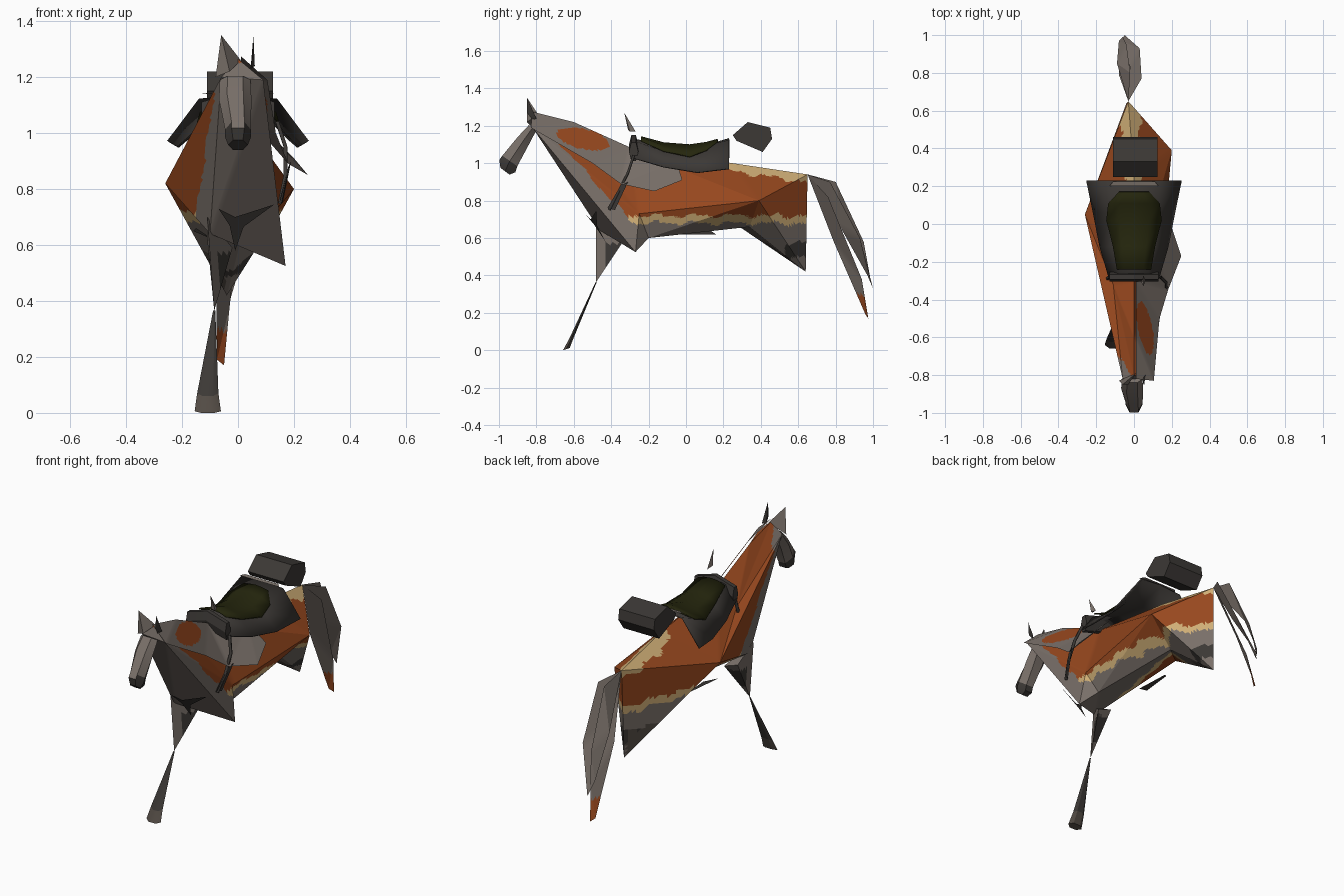
import bpy
import bmesh
from math import sin
from mathutils import Vector

old = bpy.data.objects.get("Cube")
if old:
    bpy.data.objects.remove(old, do_unlink=True)


def material(name, r, g, b):
    m = bpy.data.materials.new(name)
    m.use_nodes = True
    m.diffuse_color = (r, g, b, 1)
    shader = m.node_tree.nodes["Principled BSDF"]
    shader.inputs["Base Color"].default_value = (r, g, b, 1)
    shader.inputs["Roughness"].default_value = 0.9
    return m


GREY = material("warm_grey", .19, .16, .14)
ORANGE = material("chestnut_orange", .31, .064, .013)
CREAM = material("cream", .62, .42, .18)
DARK = material("dark_leather", .045, .04, .036)
OLIVE = material("dark_olive", .018, .019, .004)
HOOF = material("hoof_brown", .085, .07, .058)


def build(name, verts, faces, mats, cuts=0, rule=None):
    """Make a mesh, optionally subdivide it and colour faces by a rule on their centre."""
    bm = bmesh.new()
    points = [bm.verts.new(v) for v in verts]
    for f in faces:
        bm.faces.new([points[i] for i in f])
    bmesh.ops.recalc_face_normals(bm, faces=bm.faces)
    if cuts:
        bmesh.ops.triangulate(bm, faces=bm.faces)
        bmesh.ops.subdivide_edges(bm, edges=bm.edges, cuts=cuts, use_grid_fill=True)
    if rule:
        for f in bm.faces:
            f.material_index = rule(f.calc_center_median())
    mesh = bpy.data.meshes.new(name)
    bm.to_mesh(mesh)
    bm.free()
    for m in mats:
        mesh.materials.append(m)
    obj = bpy.data.objects.new(name, mesh)
    bpy.context.collection.objects.link(obj)
    bpy.ops.object.select_all(action='DESELECT')
    obj.select_set(True)
    bpy.context.view_layer.objects.active = obj
    bpy.ops.object.shade_smooth_by_angle(angle=0.5)
    return obj


def loft(name, rings, mats, rule=None):
    """Join closed rings with an equal number of points and cap both ends."""
    n = len(rings[0])
    faces = [(k * n + i, k * n + (i + 1) % n, k * n + n + (i + 1) % n, k * n + n + i)
             for k in range(len(rings) - 1) for i in range(n)]
    last = (len(rings) - 1) * n
    faces += [tuple(range(n)), tuple(range(last, last + n))]
    return build(name, [p for r in rings for p in r], faces, mats, 0, rule)


def ring(center, across, along):
    """Six-sided ring spanned by two half-axis vectors."""
    c, a, b = Vector(center), Vector(across), Vector(along)
    return [c + a, c + a / 2 + b, c - a / 2 + b, c - a, c - a / 2 - b, c + a / 2 - b]


def strap(name, path, width):
    """Thin bevelled dark curve."""
    curve = bpy.data.curves.new(name, 'CURVE')
    curve.dimensions = '3D'
    curve.bevel_depth = width
    curve.bevel_resolution = 0
    spline = curve.splines.new('POLY')
    spline.points.add(len(path) - 1)
    for p, co in zip(spline.points, path):
        p.co = (*co, 1)
    curve.materials.append(DARK)
    bpy.context.collection.objects.link(bpy.data.objects.new(name, curve))


# Body: faceted trunk, neck and rump, closed by fans of triangles around hub corners
corners = [(0, -.8, 1.265), (-.06, -.82, 1.2), (.09, -.82, 1.19), (0, -.6, 1.21),
           (0, -.3, 1.075), (0, .25, 1), (-.03, .65, .94), (-.26, .05, .82), (.2, .39, .8),
           (.14, -.25, .73), (.17, -.27, .525), (-.1, -.46, .64), (.09, -.2, .6),
           (.02, .34, .66), (-.04, .64, .42), (-.11, -.32, .97)]
(crest, cheek_l, cheek_r, neck, withers, back, dock, flank_l, flank_r,
 shoulder, chest, breast, girth, belly, hind, neck_side) = range(len(corners))
fans = [(flank_l, [breast, cheek_l, neck_side, withers, back, dock, hind, belly, breast]),
        (neck_side, [cheek_l, crest, neck, withers]),
        (flank_r, [belly, girth, shoulder, withers, back, dock, hind, belly]),
        (cheek_r, [cheek_l, breast, chest, shoulder, neck, crest, cheek_l]),
        (girth, [belly, breast, chest, shoulder]),
        (neck, [shoulder, withers])]
body_faces = [(hub, a, b) for hub, rim in fans for a, b in zip(rim, rim[1:])]


def coat(c):
    wobble = .009 * sin(c.y * 31) + .006 * sin(c.y * 67)
    if c.y < -.2 and c.z < .37 - 1.09 * c.y + wobble:
        return 1
    low = c.z - wobble
    if low < .68:
        if c.y > .35 and c.x < -.045 and low < .57:
            return 4
        return 3 if .5 < low < .58 and c.y > .53 else 1
    if low < .72 or (c.y > .2 and c.z > .995 - .15 * c.y + wobble):
        return 2
    return 0


build("body", corners, body_faces, [ORANGE, GREY, CREAM, DARK, HOOF], 21, coat)

# Mane and shoulder sheet on one side of the neck
mane = [(.01, -.82, 1.275), (.01, -.6, 1.22), (.01, -.3, 1.085), (.1, -.05, 1.01), (.2, -.02, .91),
        (.25, -.17, .85), (.18, -.35, .89), (.135, -.5, 1), (.105, -.83, 1.19)]
build("mane_sheet", mane, [(0, 1, 7, 8), (1, 2, 6, 7), (2, 3, 5, 6), (3, 4, 5)], [GREY, ORANGE], 15,
      lambda c: int(((c.y + .55) / .14) ** 2 + ((c.z - 1.13 + (c.y + .55) * .2) / .055) ** 2 < 1))

# Head with dark muzzle
loft("head", [ring((-.01, -.82, 1.19), (.055, 0, 0), (0, .02, -.014)),
              ring((-.01, -.87, 1.12), (.058, 0, 0), (0, .03, -.02)),
              ring((0, -.942, 1.012), (.046, 0, 0), (0, .04, -.028)),
              ring((0, -.955, .985), (.046, 0, 0), (0, .043, -.033)),
              ring((0, -.968, .957), (.035, 0, 0), (0, .024, -.018))], [GREY, DARK],
     lambda c: int(c.z < 1.02))

# Pointed pieces: both ears and the saddle horn
spike = [(0, 1, 2), (0, 3, 1), (0, 2, 3), (1, 3, 2)]
build("ear_right", [(-.06, -.85, 1.35), (-.08, -.83, 1.2), (.01, -.79, 1.26), (-.03, -.85, 1.22)],
      spike, [GREY])
build("ear_left", [(.055, -.85, 1.35), (.05, -.85, 1.27), (.06, -.8, 1.24), (.045, -.82, 1.23)],
      spike, [DARK])
build("saddle_horn", [(.05, -.33, 1.27), (.04, -.31, 1.18), (.06, -.3, 1.17), (.05, -.27, 1.17)],
      spike, [GREY])

# Tail: folded leaf-shaped strands
strands = [[(.04, .77, .9), (.03, .93, .6), (-.05, 1, .33), (-.07, .97, .4), (-.02, .83, .65)],
           [(-.02, .8, .9), (-.04, .95, .58), (-.06, .99, .36), (-.08, .97, .42), (-.09, .85, .66)],
           [(.02, .76, .82), (-.03, .94, .38), (-.05, .975, .17), (-.075, .96, .19), (-.08, .79, .58)]]
for i, strand in enumerate(strands):
    build(f"tail_strand_{i}", [corners[dock]] + strand, [(0, 1, 5), (1, 2, 4, 5), (2, 3, 4)],
          [GREY, ORANGE], 7, lambda c: int(c.z < .29))

# Front leg: two tapering pieces that meet at the knee, and a hoof
knee = (-.085, -.48, .365)
build("upper_leg", [(-.11, -.48, .7), (-.02, -.33, .59), (-.11, -.33, .62), knee],
      spike, [GREY, DARK], 11, lambda c: int(c.y > -.43 and c.z < .57))
loft("lower_leg", [ring(knee, (.004, 0, 0), (0, .003, 0)),
                   ring((-.108, -.61, .07), (.038, 0, 0), (0, .015, .01)),
                   ring((-.108, -.64, .006), (.047, 0, 0), (0, .018, .006))], [DARK, HOOF],
     lambda c: int(c.z < .06))


def shell(name, mat, table):
    """Curved sheet from rows of y, half width, middle, rim and edge heights."""
    verts = []
    for y, w, mid, rim, edge in table:
        half = [(0, mid), (w * .55, rim), (w, edge)]
        verts += [(-x, y, z) for x, z in half[:0:-1]] + [(x, y, z) for x, z in half]
    faces = [(k * 5 + i, k * 5 + i + 1, k * 5 + i + 6, k * 5 + i + 5)
             for k in range(len(table) - 1) for i in range(4)]
    solid = build(name, verts, faces, [mat]).modifiers.new("thickness", 'SOLIDIFY')
    solid.thickness = .008
    solid.offset = 0


# Saddle with flared wings, and the seat panel on it
shell("saddle", DARK, [(-.29, .13, 1.13, 1.12, 1.03), (-.12, .18, 1.095, 1.06, .98),
                       (.06, .215, 1.08, 1.045, .95), (.23, .25, 1.13, 1.12, .97)])
shell("seat", OLIVE, [(-.24, .09, 1.14, 1.135, 1.12), (-.12, .11, 1.108, 1.092, 1.065),
                      (.02, .145, 1.097, 1.075, 1.035), (.11, .135, 1.11, 1.097, 1.07),
                      (.17, .08, 1.127, 1.122, 1.115)])

# Pale trim on the back of the seat
build("seat_trim", [(-.13, .2, 1.14), (.13, .2, 1.14), (.11, .225, 1.143), (-.11, .225, 1.143)],
      [(0, 1, 2, 3)], [GREY])

# Front swell of the saddle
loft("saddle_front", [ring((x, -.28, 1.1 - abs(x) * .3), (0, .025, 0), (0, 0, .05))
                      for x in (-.13, 0, .13)], [DARK])

# Blanket roll behind the saddle
outline = [(.25, 1.15), (.33, 1.22), (.45, 1.19), (.46, 1.13), (.41, 1.06), (.27, 1.12)]
loft("blanket_roll", [[(x, y, z) for y, z in outline] for x in (-.11, .125)], [DARK])

# Breast strap, with a hanging tab
build("breast_strap", [(-.07, -.54, .73), (-.01, -.51, .7), (.13, -.48, .745), (.02, -.475, .665),
                       (-.01, -.43, .58), (-.03, -.49, .67)],
      [(0, 1, 5), (1, 2, 3), (1, 3, 4, 5)], [DARK])

# Side straps, stirrup and girth
strap("strap_left", [(.14, -.28, 1.04), (.17, -.31, .95), (.17, -.36, .85), (.15, -.41, .75)], .009)
strap("strap_right", [(-.13, -.28, 1.03), (-.15, -.3, .9), (-.13, -.36, .79), (-.1, -.43, .74)], .009)
build("stirrup_left", [(.18, -.35, .88), (.19, -.31, .9), (.16, -.38, .75), (.15, -.42, .76)],
      [(0, 1, 2, 3)], [DARK])
build("girth_flap", [(-.16, -.08, .65), (-.08, -.05, .62), (-.09, .16, .62), (-.15, .1, .66)],
      [(0, 1, 2, 3)], [DARK])
